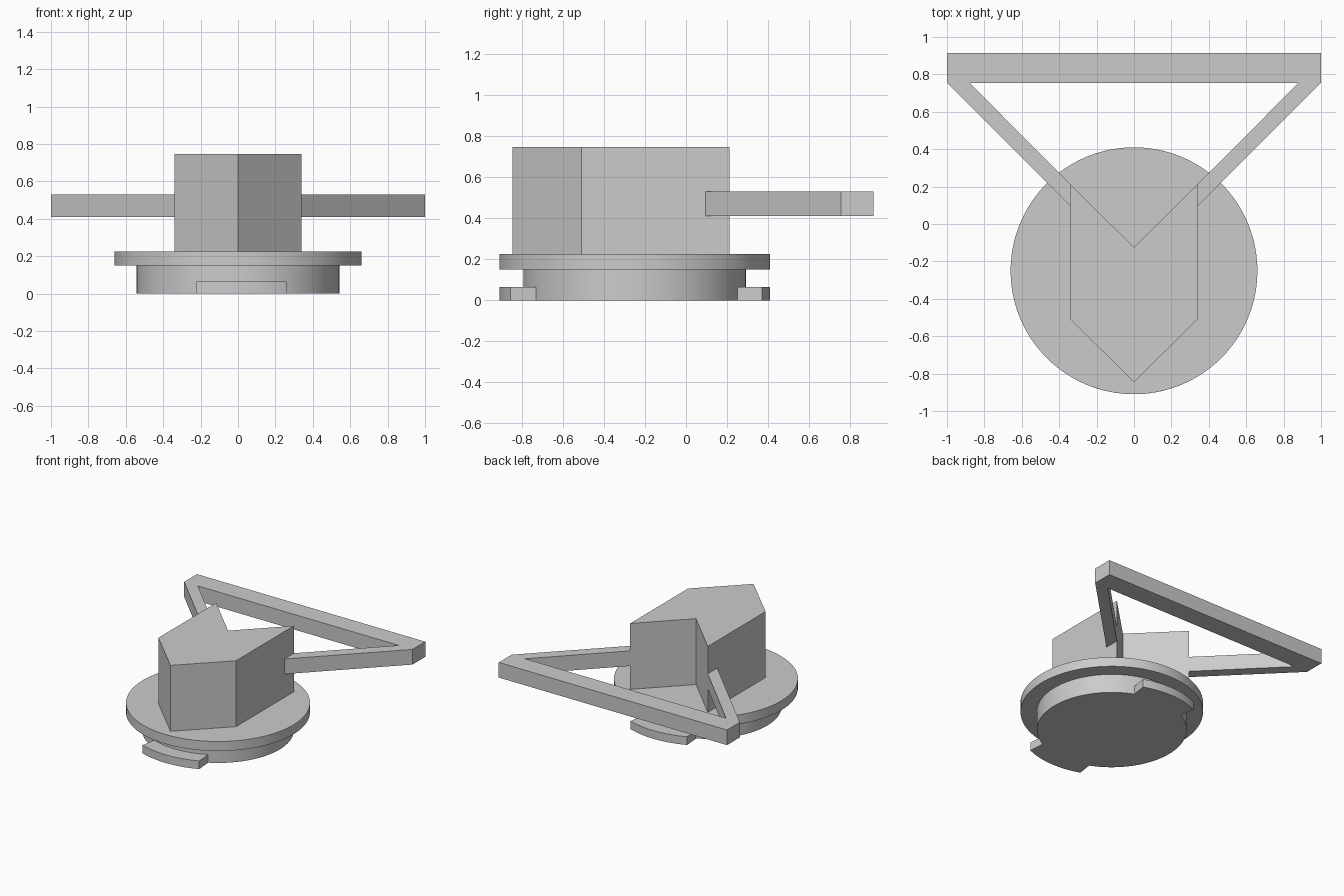
import bpy
import bmesh
from math import asin, cos, sin, pi, radians

cube = bpy.data.objects.get("Cube")
if cube:
    bpy.data.objects.remove(cube)

CENTRE_Y = -0.25
FLANGE_R, DRUM_R = 0.66, 0.542

grey = bpy.data.materials.new("plain_grey")
grey.use_nodes = True
colour = (0.6, 0.6, 0.6, 1)
grey.diffuse_color = colour
grey.node_tree.nodes["Principled BSDF"].inputs["Base Color"].default_value = colour


def prism(name, outline, low, high, smooth=False):
    """Extrude a flat outline straight up from low to high."""
    bm = bmesh.new()
    base = bm.faces.new([bm.verts.new((x, y, low)) for x, y in outline])
    top = bmesh.ops.extrude_face_region(bm, geom=[base], use_keep_orig=True)
    moved = [v for v in top["geom"] if isinstance(v, bmesh.types.BMVert)]
    bmesh.ops.translate(bm, verts=moved, vec=(0, 0, high - low))
    bmesh.ops.recalc_face_normals(bm, faces=bm.faces)
    mesh = bpy.data.meshes.new(name)
    bm.to_mesh(mesh)
    bm.free()
    mesh.materials.append(grey)
    obj = bpy.data.objects.new(name, mesh)
    bpy.context.collection.objects.link(obj)
    if smooth:
        bpy.ops.object.select_all(action="DESELECT")
        obj.select_set(True)
        bpy.context.view_layer.objects.active = obj
        bpy.ops.object.shade_smooth_by_angle(angle=radians(30))
    return obj


def arc(radius, start, end, steps):
    """Points on a circle around the base axis."""
    angles = [start + (end - start) * i / steps for i in range(steps + 1)]
    return [(radius * cos(a), CENTRE_Y + radius * sin(a)) for a in angles]


def mirrored(half):
    """Close a right-hand half outline with its mirror image."""
    return half + [(-x, y) for x, y in reversed(half) if x != 0]


# Round base: drum and wider flange
for name, radius, low, high in (("base_drum", DRUM_R, 0, 0.15),
                                ("base_flange", FLANGE_R, 0.15, 0.225)):
    prism(name, arc(radius, 0, 2 * pi, 96)[:-1], low, high, True)

# Two locking tabs, the back one turned half a circle from the front one
inner_r = DRUM_R - 0.005
for name, turn in (("front_locking_tab", -pi / 2), ("back_locking_tab", pi / 2)):
    outer = arc(FLANGE_R, turn - asin(0.225 / FLANGE_R), turn + asin(0.26 / FLANGE_R), 16)
    inner = arc(inner_r, turn + asin(0.25 / inner_r), turn - asin(0.206 / inner_r), 16)
    prism(name, outer + inner, 0, 0.065, True)

# Body with a pointed front and a V notch at the back
prism("notched_body",
      mirrored([(0, -0.845), (0.34, -0.51), (0.34, 0.213), (0, -0.125)]),
      0.225, 0.747)

# Triangular handle: back bar with two slanted arms meeting the body sides
prism("triangular_handle",
      mirrored([(1, 0.915), (1, 0.755), (0.34, 0.095), (0.34, 0.213), (0.88, 0.755)]),
      0.41, 0.53)
